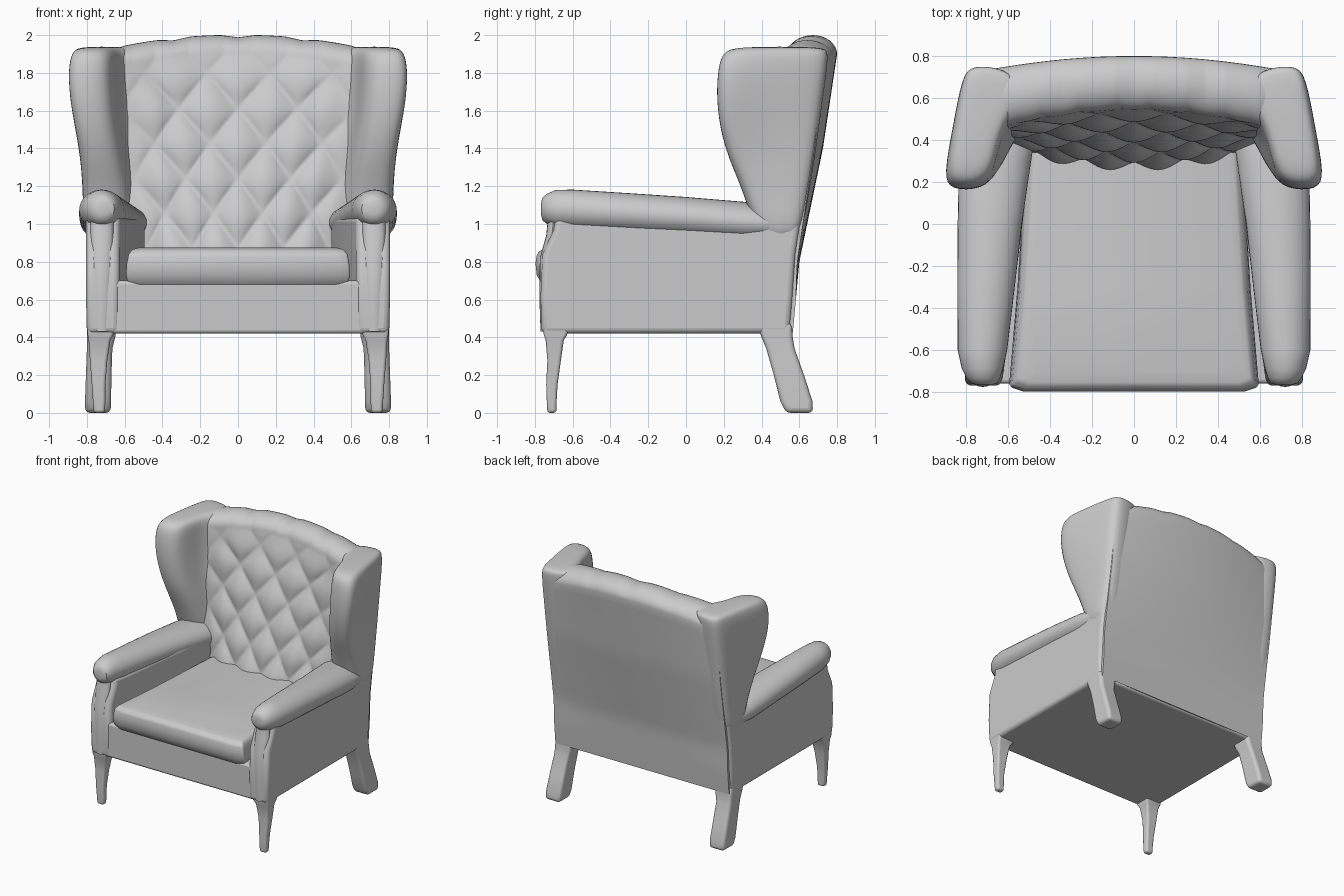
import bpy, bmesh
from math import sin, cos, pi


def finish(name, bm, mirror=False, bevel=0, subsurf=0, angle=0.7):
    """Turn a bmesh into a smooth-shaded object with its modifiers."""
    bmesh.ops.recalc_face_normals(bm, faces=bm.faces)
    me = bpy.data.meshes.new(name)
    bm.to_mesh(me)
    bm.free()
    ob = bpy.data.objects.new(name, me)
    bpy.context.collection.objects.link(ob)
    if mirror:
        ob.modifiers.new("mirror", 'MIRROR').use_mirror_merge = False
    if bevel:
        m = ob.modifiers.new("bevel", 'BEVEL')
        m.width, m.segments = bevel, 4
    if subsurf:
        m = ob.modifiers.new("subsurf", 'SUBSURF')
        m.levels = m.render_levels = subsurf
    bpy.ops.object.select_all(action='DESELECT')
    ob.select_set(True)
    bpy.context.view_layer.objects.active = ob
    bpy.ops.object.shade_smooth_by_angle(angle=angle)
    return ob


def loft(name, rings, **kw):
    """Skin a list of point rings and cap both ends."""
    bm = bmesh.new()
    rows = [[bm.verts.new(p) for p in r] for r in rings]
    n = len(rows[0])
    for a, b in zip(rows, rows[1:]):
        for i in range(n):
            j = (i + 1) % n
            bm.faces.new((a[i], a[j], b[j], b[i]))
    bm.faces.new(rows[0])
    bm.faces.new(rows[-1])
    return finish(name, bm, **kw)


def rect(z, x0, x1, y0, y1):
    return [(x0, y0, z), (x1, y0, z), (x1, y1, z), (x0, y1, z)]


def lerp_table(t, table):
    for (a, va), (b, vb) in zip(table, table[1:]):
        if t <= b:
            break
    return va + (vb - va) * (t - a) / (b - a)


# seat base with flat underside and front rail
loft("seat_base", [rect(z, -0.77, 0.77, -0.76, 0.55) for z in (0.42, 0.70)], bevel=0.02)

# seat cushion: tapered towards the back, bulging front
cushion = []
for z, wf, wb, yf in ((0.66, 0.56, 0.50, -0.74), (0.685, 0.585, 0.51, -0.765), (0.73, 0.595, 0.515, -0.79),
                      (0.79, 0.59, 0.515, -0.797), (0.84, 0.58, 0.505, -0.79),
                      (0.865, 0.56, 0.48, -0.765), (0.876, 0.52, 0.44, -0.70)):
    cushion.append([(-wf, yf + 0.02, z), (-wf + 0.06, yf, z), (0, yf, z), (wf - 0.06, yf, z), (wf, yf + 0.02, z),
                    (wf - 0.04, -0.3, z), (wb, 0.34, z), (-wb, 0.34, z), (-wf + 0.04, -0.3, z)])
loft("seat_cushion", cushion, bevel=0.012)

# arm side panels, front edge leaning back under the arm roll
panel = []
for z, xo, yf, yb in ((0.42, 0.80, -0.765, 0.55), (0.62, 0.805, -0.77, 0.565), (0.84, 0.805, -0.76, 0.58),
                      (0.97, 0.805, -0.70, 0.60), (1.04, 0.805, -0.69, 0.61)):
    panel.append([(xo, yf, z), (xo, yb, z), (0.50, yb, z), (0.495, 0.3, z), (0.60, -0.55, z), (0.63, yf, z)])
loft("arm_panel", panel, mirror=True, bevel=0.03)

# raised front posts
loft("front_post", [[(0.72 + rx * cos(a), y + 0.03 * sin(a), z) for a in [k * pi / 8 for k in range(16)]]
                    for z, y, rx in ((0.43, -0.74, 0.04), (0.6, -0.746, 0.05), (0.82, -0.744, 0.055),
                                     (0.94, -0.71, 0.06), (1.04, -0.70, 0.06))], mirror=True)

# rolled armrests, widening inward towards the back
roll = []
for y, cx, cz, rx, rz in ((-0.768, 0.715, 1.08, 0.03, 0.03), (-0.76, 0.715, 1.08, 0.06, 0.06),
                          (-0.735, 0.718, 1.08, 0.08, 0.08), (-0.69, 0.722, 1.08, 0.098, 0.10),
                          (-0.60, 0.722, 1.075, 0.118, 0.107), (-0.3, 0.705, 1.055, 0.137, 0.108),
                          (0.0, 0.687, 1.035, 0.153, 0.108), (0.3, 0.662, 1.01, 0.172, 0.108),
                          (0.45, 0.64, 1.0, 0.172, 0.1), (0.58, 0.63, 1.0, 0.15, 0.07)):
    roll.append([(cx + rx * cos(k * pi / 16), y, cz + rz * sin(k * pi / 16)) for k in range(32)])
loft("arm_roll", roll, mirror=True)

# wings: horizontal sections flaring outward with height, rounded top
wing = []
for z, yf, xo, xi, yb, s in ((0.88, 0.40, 0.815, 0.55, 0.61, 0), (1.08, 0.325, 0.82, 0.56, 0.65, 0),
                             (1.20, 0.285, 0.825, 0.58, 0.67, 0), (1.35, 0.22, 0.84, 0.61, 0.695, 0),
                             (1.50, 0.175, 0.87, 0.64, 0.715, 0), (1.68, 0.155, 0.905, 0.66, 0.74, 0),
                             (1.83, 0.165, 0.91, 0.665, 0.76, 0), (1.91, 0.19, 0.89, 0.665, 0.765, 0.005),
                             (1.94, 0.26, 0.85, 0.69, 0.745, 0.03)):
    xb = 0.82 - s
    ym = (yf + yb) / 2
    wing.append([(xb - 0.05, yb, z), (xb, yb - 0.05, z), ((xb + xo) / 2, ym, z), (xo, yf + 0.07, z),
                 (xo - 0.03, yf, z), (xi + 0.06, yf + 0.005, z), (xi, yf + 0.08, z),
                 (xi - 0.04, ym, z), (0.52 + s, 0.32 + 0.25 * (z - 0.9) + s, z), (0.56, yb - 0.03, z)])
loft("wing", wing, mirror=True, subsurf=2, angle=1.3)


# tufted backrest: each column runs up the front, over the crest and down the rear
def tuft(x, z):
    a = x / (0.24 + 0.10 * (z - 0.87))
    b = (z - 1.98) / 0.37
    return (abs(sin(pi * (a + b))) * abs(sin(pi * (a - b)))) ** 0.65


def front_y(x, z):
    t = (z - 0.87) / 1.03
    q = min(abs(x), 0.6) / 0.55
    fade = max(0, min(1, (0.64 - abs(x)) / 0.22)) * max(0.25, min(1, (1.98 - z) / 0.3))
    return 0.295 + 0.27 * t + q * q * (0.08 * (1 - t) - 0.06 * t) - 0.02 - 0.04 * fade * (tuft(x, z) - 0.45)


def rear_y(x, z):
    t = max(0, (z - 0.6) / 1.3)
    return lerp_table(z, ((0.42, 0.565), (0.80, 0.60), (1.4, 0.725), (1.9, 0.80))) - 0.05 * t * (x / 0.65) ** 2


columns = []
for i in range(141):
    x = -0.785 + 1.57 * i / 140
    top = 2.0 - 0.065 * (max(0, abs(x) - 0.08) / 0.57) ** 1.8
    zc = top - 0.10
    col = [(x, front_y(x, 0.6 + (zc - 0.6) * k / 90), 0.6 + (zc - 0.6) * k / 90) for k in range(91)]
    yf, yb = front_y(x, zc), rear_y(x, zc)
    groove = 0.012 * max(0, 1 - abs((abs(x) + 0.17) % 0.34 - 0.17) / 0.09)
    for k in range(1, 16):
        a = pi * k / 16
        col.append((x, (yf + yb) / 2 - (yb - yf) / 2 * cos(a), zc + (0.10 - groove) * sin(a)))
    col += [(x, rear_y(x, zc + (0.425 - zc) * k / 24), zc + (0.425 - zc) * k / 24) for k in range(25)]
    columns.append(col)
loft("tufted_back", columns, angle=1.2)

# front legs: slim and tapered
front_leg = []
for z, cx, cy, rx, ry in ((0.50, 0.725, -0.69, 0.074, 0.065), (0.42, 0.727, -0.69, 0.07, 0.065),
                          (0.385, 0.733, -0.695, 0.058, 0.048), (0.28, 0.738, -0.698, 0.046, 0.036),
                          (0.15, 0.738, -0.71, 0.036, 0.03), (0.06, 0.735, -0.711, 0.033, 0.026),
                          (0.0, 0.735, -0.71, 0.03, 0.024)):
    front_leg.append(rect(z, cx - rx, cx + rx, cy - ry, cy + ry))
loft("front_leg", front_leg, mirror=True, bevel=0.016)

# back legs: square and raked backwards
back_leg = []
for z, x0, x1, y0, y1 in ((0.48, 0.64, 0.80, 0.37, 0.56), (0.40, 0.65, 0.80, 0.40, 0.565),
                          (0.34, 0.665, 0.80, 0.425, 0.575), (0.20, 0.67, 0.805, 0.465, 0.625),
                          (0.06, 0.672, 0.81, 0.50, 0.67), (0.0, 0.675, 0.808, 0.53, 0.672)):
    back_leg.append(rect(z, x0, x1, y0, y1))
loft("back_leg", back_leg, mirror=True, bevel=0.025)
